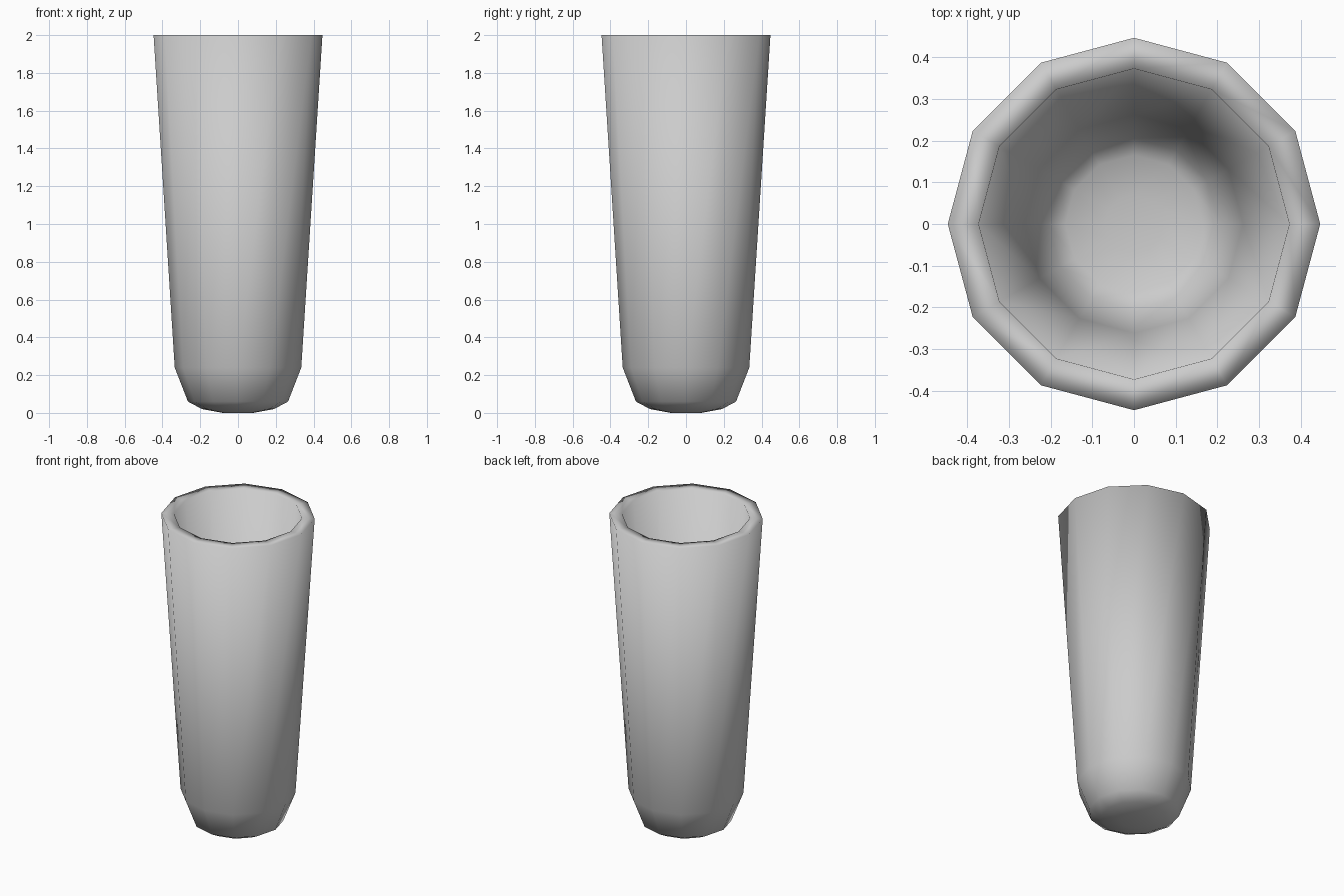
import bpy, bmesh, math

if "Cube" in bpy.data.objects:
    bpy.data.objects.remove(bpy.data.objects["Cube"])

SIDES = 12

# closed-wall profile (radius, height): underside, outer wall, rim, inner wall, floor
profile = [(0.08, 0.0), (0.19, 0.02), (0.265, 0.06), (0.335, 0.24), (0.447, 2.0),
           (0.373, 2.0), (0.262, 0.26), (0.205, 0.112), (0.165, 0.09), (0.07, 0.075)]

bm = bmesh.new()
rings = []
for r, z in profile:
    rings.append([bm.verts.new((r * math.cos(2 * math.pi * i / SIDES),
                                r * math.sin(2 * math.pi * i / SIDES), z))
                  for i in range(SIDES)])
for a, b in zip(rings, rings[1:]):
    for i in range(SIDES):
        j = (i + 1) % SIDES
        bm.faces.new((a[i], a[j], b[j], b[i]))

# caps: underside and inner floor
bm.faces.new(rings[0][::-1])
bm.faces.new(rings[-1])
bmesh.ops.recalc_face_normals(bm, faces=bm.faces[:])
for f in bm.faces:
    f.smooth = True

mesh = bpy.data.meshes.new("tumbler")
bm.to_mesh(mesh)
bm.free()
bpy.context.collection.objects.link(bpy.data.objects.new("tumbler", mesh))
